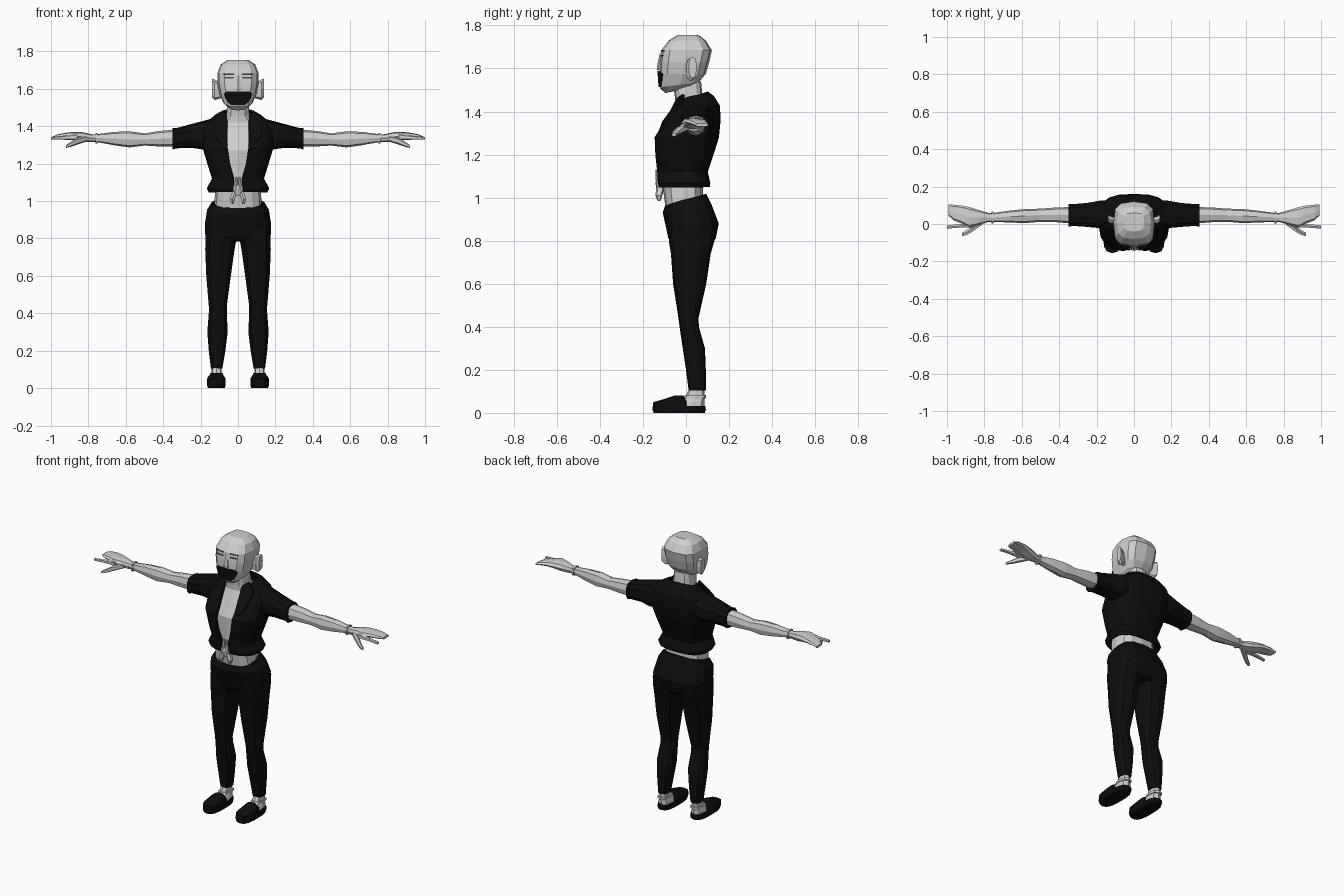
import bpy, bmesh, math
from mathutils import Vector
from mathutils.bvhtree import BVHTree


def material(name, value):
    m = bpy.data.materials.new(name)
    m.diffuse_color = (value, value, value, 1)
    return m


SKIN = material("pale grey skin", 0.62)
BLACK = material("black cloth", 0.004)
LINE = material("dark grey line", 0.08)


def finish(name, bm, mat, mirror=False, thick=0):
    bmesh.ops.recalc_face_normals(bm, faces=bm.faces)
    me = bpy.data.meshes.new(name)
    bm.to_mesh(me)
    bm.free()
    me.materials.append(mat)
    ob = bpy.data.objects.new(name, me)
    bpy.context.collection.objects.link(ob)
    if thick:
        s = ob.modifiers.new("thickness", 'SOLIDIFY')
        s.thickness, s.offset = thick, 0
    if mirror:
        ob.modifiers.new("mirror", 'MIRROR')
    return ob


def ring(axis, t, u0, u1, v0, v1, tilt=0, gap=0, n=12, p=0.72):
    """Rounded box outline across an axis; a gap leaves the front open."""
    hu, hv = (u1 - u0) / 2, (v1 - v0) / 2
    start = math.asin((gap / hu) ** (1 / p)) if gap else 0
    pts = []
    for i in range(n + 1 if gap else n):
        a = start + (2 * math.pi - 2 * start) * i / n
        s, c = math.sin(a), -math.cos(a)
        u = (u0 + u1) / 2 + hu * math.copysign(abs(s) ** p, s)
        v = (v0 + v1) / 2 + hv * math.copysign(abs(c) ** p, c)
        w = t + tilt * c
        pts.append({'z': (u, v, w), 'x': (w, u, v)}[axis])
    return pts


def loft(name, rings, mat, mirror=False, closed=True, thick=0):
    bm = bmesh.new()
    rows = [[bm.verts.new(q) for q in r] for r in rings]
    n = len(rows[0])
    for a, b in zip(rows, rows[1:]):
        for i in range(n if closed else n - 1):
            j = (i + 1) % n
            bm.faces.new((a[i], a[j], b[j], b[i]))
    if closed:
        bm.faces.new(rows[0])
        bm.faces.new(rows[-1])
    return finish(name, bm, mat, mirror, thick)


def stack(name, secs, mat, **kw):
    """Centred upright part: z, half width, front y, back y, tilt."""
    return loft(name, [ring('z', s[0], -s[1], s[1], *s[2:], **kw) for s in secs], mat)


def side(name, axis, secs, mat, **kw):
    """Off-centre part, mirrored to the other side."""
    return loft(name, [ring(axis, *s, **kw) for s in secs], mat, mirror=True)


# head, neck and bare torso
head = stack("head", [
    (1.50, .045, -.095, .03, .015), (1.525, .078, -.12, .065, .018),
    (1.575, .10, -.125, .092), (1.63, .110, -.122, .108),
    (1.685, .110, -.115, .12), (1.73, .092, -.08, .092),
    (1.755, .055, -.04, .06)], SKIN, p=0.62)
stack("torso_and_neck", [
    (.95, .13, -.095, .08), (1.05, .122, -.108, .078), (1.12, .115, -.113, .078),
    (1.27, .14, -.118, .11), (1.36, .13, -.075, .12), (1.42, .10, -.048, .11),
    (1.455, .064, -.05, .078), (1.54, .055, -.062, .07)], SKIN)
side("ear", 'x', [(.09, .005, .03, 1.55, 1.63), (.125, 0, .045, 1.54, 1.65),
                  (.14, .012, .05, 1.555, 1.655)], SKIN, n=8)

# face plates laid over the head surface
bm = bmesh.new()
bm.from_mesh(head.data)
tree = BVHTree.FromBMesh(bm)
bm.free()


def face_plate(name, rows, mat, mirror=False, cols=8, lift=.004):
    grid = []
    for z, x0, x1 in rows:
        line = []
        for i in range(cols + 1):
            x = x0 + (x1 - x0) * i / cols
            hit = tree.ray_cast(Vector((x, -1, z)), Vector((0, 1, 0)))[0]
            line.append((x, (hit.y if hit else -.1) - lift, z))
        grid.append(line)
    loft(name, grid, mat, mirror, closed=False, thick=.006)


face_plate("beard", [(1.515, -.038, .038), (1.53, -.055, .055), (1.55, -.066, .066),
                     (1.575, -.074, .074), (1.587, -.06, .06)], BLACK)
face_plate("eye", [(1.655, .028, .07), (1.662, .024, .076)], LINE, True, 4, .002)
face_plate("eyebrow", [(1.678, .022, .078), (1.683, .022, .078)], LINE, True, 4, .002)
stack("nose", [(1.592, .02, -.134, -.10), (1.605, .018, -.136, -.10),
               (1.67, .008, -.122, -.09)], SKIN, n=6)

# open shirt with sleeves, lapels and hem
shirt = [(1.05, .152, -.118, .105, 0, .03), (1.068, .162, -.125, .107, 0, .025),
         (1.12, .134, -.128, .095, 0, .022), (1.20, .158, -.138, .122, 0, .045),
         (1.28, .182, -.142, .147, 0, .056), (1.36, .186, -.09, .155, 0, .062),
         (1.415, .168, -.05, .152, .01, .064), (1.45, .125, -.025, .125, .018, .064),
         (1.47, .088, -.02, .098, .018, .06)]
loft("shirt", [ring('z', z, -w, w, *r, n=18) for z, w, *r in shirt], BLACK,
     closed=False, thick=.012)
side("sleeve", 'x', [(.10, .0, .13, 1.30, 1.455), (.18, -.025, .128, 1.275, 1.43),
                     (.25, -.018, .115, 1.285, 1.412), (.33, -.012, .108, 1.282, 1.39),
                     (.35, -.018, .108, 1.275, 1.39)], BLACK, n=10)
bm = bmesh.new()
lapel = [(.058, -.04, 1.455), (.085, -.01, 1.478), (.13, -.03, 1.43),
         (.125, -.105, 1.35), (.056, -.137, 1.26)]
bm.faces.new([bm.verts.new(q) for q in lapel])
finish("lapel", bm, BLACK, True, .014)

# knotted shirt tails
stack("knot", [(1.03, .018, -.135, -.10), (1.065, .032, -.142, -.10),
               (1.09, .022, -.138, -.10)], SKIN, n=8)
side("knot_tail", 'z', [(.985, .022, .036, -.132, -.118), (1.01, .016, .045, -.142, -.11),
                        (1.05, .004, .032, -.138, -.10)], SKIN, n=6)
side("knot_strand", 'z', [(1.06, .0, .025, -.14, -.11), (1.13, .004, .014, -.142, -.12)],
     SKIN, n=6)

# arms, bracelets and hands
side("arm", 'x', [(.30, .0, .092, 1.292, 1.385), (.42, .01, .088, 1.292, 1.375),
                  (.50, .012, .082, 1.297, 1.362), (.58, .005, .08, 1.287, 1.373),
                  (.66, .008, .072, 1.298, 1.37), (.76, .012, .058, 1.317, 1.357),
                  (.79, .01, .06, 1.316, 1.357)], SKIN, n=8)
side("bracelet", 'x', [(.75, .004, .066, 1.308, 1.365), (.762, .004, .066, 1.308, 1.365)],
     SKIN, n=8)
side("palm_and_fingers", 'x', [(.78, .01, .06, 1.316, 1.357), (.83, -.005, .075, 1.318, 1.368),
                               (.88, -.02, .09, 1.33, 1.37), (.915, .0, .098, 1.337, 1.366),
                               (.965, .02, .103, 1.335, 1.357),
                               (.992, .045, .104, 1.33, 1.345)], SKIN, n=8)
side("index_finger", 'x', [(.86, -.022, .012, 1.325, 1.36), (.93, -.02, .0, 1.328, 1.35),
                           (1.0, -.026, -.006, 1.328, 1.342)], SKIN, n=6)
side("thumb", 'x', [(.81, -.005, .035, 1.318, 1.35), (.865, -.043, -.008, 1.30, 1.335),
                    (.895, -.06, -.032, 1.29, 1.315),
                    (.92, -.066, -.046, 1.284, 1.30)], SKIN, n=6)

# trousers
stack("trouser_hips", [(.785, .13, -.06, .12), (.81, .178, -.082, .138),
                       (.88, .18, -.097, .152), (.95, .168, -.108, .118, .02),
                       (.99, .142, -.098, .094, .028)], BLACK, n=14)
side("trouser_leg", 'z', [(.105, .082, .146, .012, .092), (.20, .066, .158, 0, .092),
                          (.30, .053, .166, -.015, .088), (.40, .058, .158, -.03, .06),
                          (.44, .058, .158, -.035, .058), (.60, .036, .172, -.06, .094),
                          (.74, .016, .178, -.07, .115), (.80, .004, .178, -.08, .132),
                          (.86, .004, .175, -.08, .14)], BLACK, n=10)

# feet, ankle bands and clogs
side("foot", 'z', [(.02, .078, .152, -.06, .085), (.05, .08, .15, -.03, .085),
                   (.08, .088, .142, .0, .086), (.125, .09, .14, .018, .084)], SKIN, n=8)
side("ankle_band", 'z', [(.068, .08, .15, -.012, .094), (.082, .08, .15, -.005, .094)],
     SKIN, n=8)
side("clog_sole", 'z', [(0, .07, .162, -.15, .088), (.015, .065, .166, -.156, .092),
                        (.033, .068, .164, -.154, .09)], BLACK, n=14)
side("clog_upper", 'z', [(.02, .066, .165, -.155, .02), (.05, .066, .165, -.152, .012),
                         (.065, .075, .157, -.10, .0), (.08, .088, .142, -.055, -.012)],
     BLACK, n=12)
